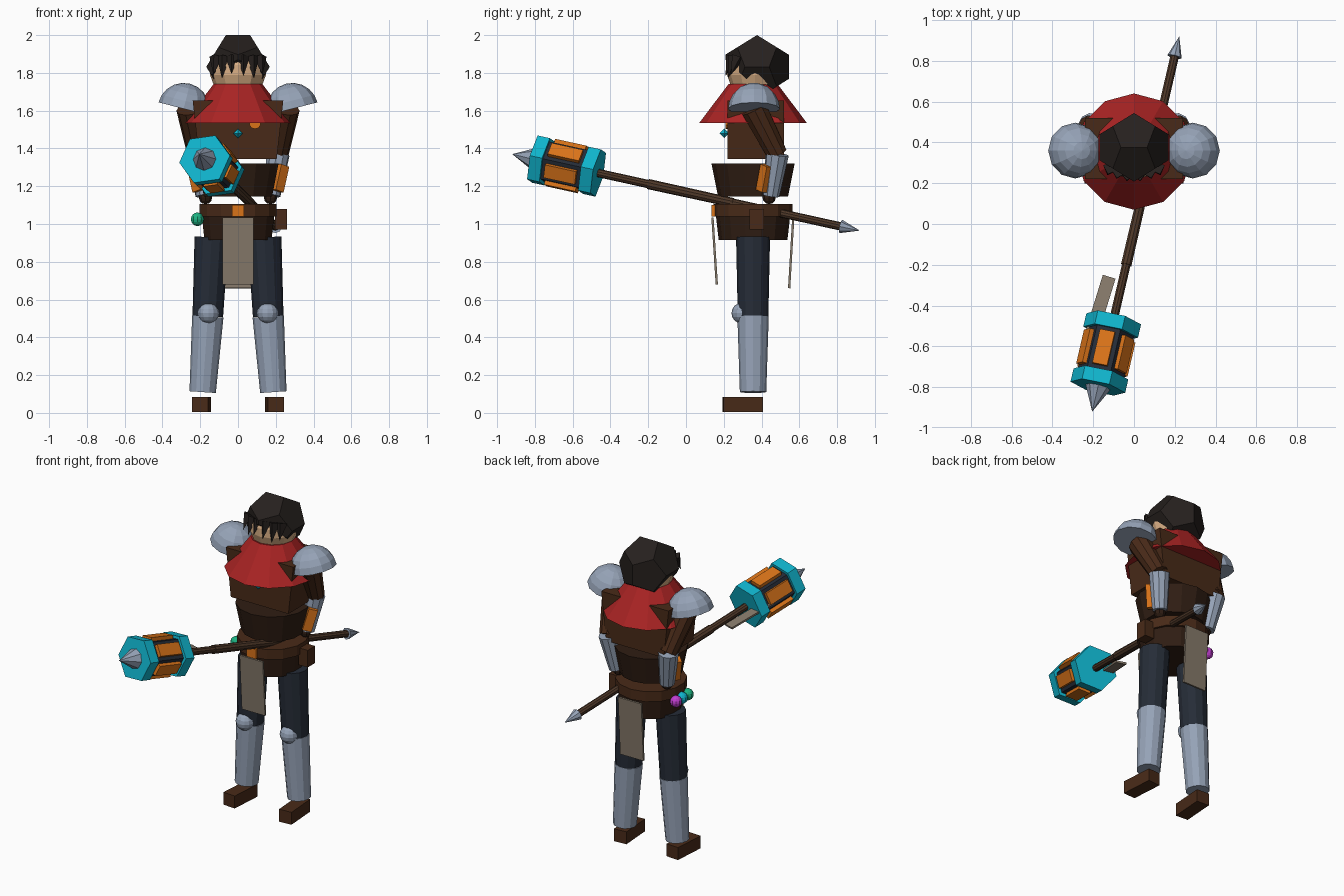
import bpy, bmesh, math
from mathutils import Vector, Matrix

if "Cube" in bpy.data.objects:
    bpy.data.objects.remove(bpy.data.objects["Cube"])

CY = 0.355  # depth position of the body


def mat(name, hexcol):
    m = bpy.data.materials.new(name)
    c = [(int(hexcol[i:i + 2], 16) / 255) ** 2.2 for i in (0, 2, 4)]
    m.diffuse_color = (*c, 1)
    m.use_nodes = True
    m.node_tree.nodes["Principled BSDF"].inputs["Base Color"].default_value = m.diffuse_color
    return m


STEEL, LEATHER = mat("steel", "94A1B5"), mat("leather", "4A2E1E")
DARK, CLOTH = mat("dark_leather", "33231A"), mat("linen", "85796A")
NAVY, RED = mat("navy", "2A303A"), mat("red", "A82828")
SKIN, HAIR = mat("skin", "D9AE84"), mat("hair", "2A2523")
CYAN, ORANGE = mat("cyan", "17B3CC"), mat("orange", "D9731F")
GREEN, PINK = mat("green", "22B080"), mat("magenta", "C040D0")
WOOD = mat("wood", "4F3A2C")


def finish(name, bm, m):
    bmesh.ops.recalc_face_normals(bm, faces=bm.faces)
    me = bpy.data.meshes.new(name)
    bm.to_mesh(me)
    bm.free()
    me.materials.append(m)
    ob = bpy.data.objects.new(name, me)
    bpy.context.collection.objects.link(ob)
    return ob


def frame(p, q):
    d = Vector(q) - Vector(p)
    return (Matrix.Translation((Vector(p) + Vector(q)) / 2)
            @ d.to_track_quat('Z', 'Y').to_matrix().to_4x4()), d.length


def rod(name, p, q, r1, r2, n, m, twist=0.0):
    f, length = frame(p, q)
    bm = bmesh.new()
    bmesh.ops.create_cone(bm, cap_ends=True, segments=n, radius1=r1, radius2=r2, depth=length,
                          matrix=f @ Matrix.Rotation(math.radians(twist), 4, 'Z'))
    return finish(name, bm, m)


def ring(name, z1, z2, r1, r2, m, n=14):
    return rod(name, (0, CY, z1), (0, CY, z2), r1, r2, n, m)


def box(name, c, s, m, rot=Matrix()):
    bm = bmesh.new()
    bmesh.ops.create_cube(bm, size=1, matrix=Matrix.Translation(c) @ rot @ Matrix.Diagonal((*s, 1)))
    return finish(name, bm, m)


def plank(name, p, q, w, t, m, turn=0.0, off=0.0):
    # flat board running from p to q, pushed off sideways along its thickness
    f, length = frame(p, q)
    bm = bmesh.new()
    bmesh.ops.create_cube(bm, size=1, matrix=f @ Matrix.Rotation(math.radians(turn), 4, 'Z')
                          @ Matrix.Translation((off, 0, 0)) @ Matrix.Diagonal((t, w, length, 1)))
    return finish(name, bm, m)


def ball(name, c, r, m, u=12, v=8):
    bm = bmesh.new()
    bmesh.ops.create_uvsphere(bm, u_segments=u, v_segments=v, radius=r, matrix=Matrix.Translation(c))
    return finish(name, bm, m)


def cut(bm, co, no):
    g = bm.verts[:] + bm.edges[:] + bm.faces[:]
    r = bmesh.ops.bisect_plane(bm, geom=g, plane_co=co, plane_no=no, clear_outer=True)
    bmesh.ops.holes_fill(bm, edges=[e for e in bm.edges if e.is_boundary])


# limbs, armour and boots on both sides
for s, side in ((-1, "left"), (1, "right")):
    hip, knee, ankle = (s * .14, CY, .93), (s * .16, CY, .51), (s * .187, CY, .11)
    rod(side + "_thigh", knee, hip, .081, .09, 12, NAVY)
    rod(side + "_shin_guard", ankle, knee, .07, .083, 12, STEEL)
    ball(side + "_knee_cap", (s * .157, .297, .528), .056, STEEL)
    box(side + "_boot", (s * .193, .30, .045), (.085, .21, .08), LEATHER, Matrix.Rotation(s * .07, 4, 'Z'))
    elbow, wrist = (s * .212, .483, 1.37), (s * .18, .45, 1.15)
    rod(side + "_upper_arm", (s * .255, .36, 1.61), elbow, .072, .056, 10, LEATHER)
    rod(side + "_forearm", elbow, wrist, .062, .045, 10, STEEL)
    ball(side + "_hand", (s * .172, .44, 1.14), .035, DARK, 8, 6)
    plank(side + "_forearm_plate", (s * .235, .43, 1.31), (s * .205, .405, 1.175), .055, .05, ORANGE)
    # domed shoulder guard
    bm = bmesh.new()
    bmesh.ops.create_uvsphere(bm, u_segments=12, v_segments=10, radius=.137)
    cut(bm, (0, 0, 0), (0, 0, -1))
    bm.transform(Matrix.Translation((s * .288, .36, 1.61)) @ Matrix.Rotation(-s * .25, 4, 'Y'))
    finish(side + "_shoulder_guard", bm, STEEL)

# torso
ring("hips", .915, 1.04, .182, .196, DARK)
ring("belt", 1.04, 1.105, .21, .21, LEATHER)
ring("abdomen", 1.145, 1.32, .185, .22, DARK)
bm = bmesh.new()
bmesh.ops.create_cube(bm, size=1)
for v in bm.verts:
    top = v.co.z > 0
    v.co = (v.co.x * (.48 if top else .41), .37 + v.co.y * .30, 1.655 if top else 1.345)
finish("chest", bm, LEATHER)
ring("shoulder_cape", 1.535, 1.74, .285, .13, RED, 12)

# belt fittings and cloth panels
box("buckle", (0, .145, 1.07), (.065, .02, .06), ORANGE)
box("pouch", (.228, .375, 1.025), (.065, .075, .11), LEATHER)
for nm, y1, y2, z1, z2 in (("front", .14, .163, 1.035, .68), ("back", .568, .546, 1.035, .66)):
    plank(nm + "_cloth", (0, y1, z1), (0, y2, z2), .012, .165, CLOTH)
for i, (nm, m) in enumerate((("green", GREEN), ("cyan", CYAN), ("magenta", PINK))):
    ball(nm + "_vial", (-.215, .29 + i * .06, 1.025), .036, m, 10, 8)

# chest ornaments
ball("pendant", (0, .203, 1.48), .025, CYAN, 4, 2)
rod("chest_badge", (.09, .21, 1.535), (.09, .225, 1.535), .032, .032, 10, ORANGE)

# head
ball("head", (0, .365, 1.815), .15, SKIN, 12, 9)
ring("neck", 1.65, 1.76, .09, .09, SKIN, 10)

# hair: a twelve-faced solid with the face area cut away
PHI = (1 + 5 ** .5) / 2
bm = bmesh.new()
S = (-1, 1)
pts = [(a, b, c) for a in S for b in S for c in S]
for a in S:
    for b in S:
        pts += [(0, a * PHI, b / PHI), (a / PHI, 0, b * PHI), (a * PHI, b / PHI, 0)]
for p in pts:
    bm.verts.new(Vector(p) * .18 / 3 ** .5 + Vector((0, .376, 1.832)))
bmesh.ops.convex_hull(bm, input=bm.verts[:])
bmesh.ops.dissolve_limit(bm, angle_limit=.05, verts=bm.verts[:], edges=bm.edges[:])
cut(bm, (0, .215, 1.865), (0, -.68, -.73))
finish("hair", bm, HAIR)
for i, (x, z) in enumerate(((-.13, 1.79), (-.085, 1.77), (-.035, 1.795), (.03, 1.785), (.085, 1.77), (.13, 1.79))):
    y = .22 + 1.8 * x * x
    rod("fringe_%d" % (i + 1), (x * .9, y + .025, 1.885), (x, y - .012, z), .036, 0, 4, HAIR)

# war hammer: everything lies on one slanted axis
A, B = Vector((-.205, -.92, 1.37)), Vector((.222, .92, .965))


def at(y):
    return A.lerp(B, (y + .92) / 1.84)


TW = 22
rod("hammer_shaft", at(-.6), at(.83), .022, .022, 10, WOOD)
rod("hammer_grip", at(-.2), at(.25), .027, .025, 10, WOOD)
rod("pommel_spike", at(.82), at(.92), .036, 0, 8, STEEL)
rod("hammer_core", at(-.77), at(-.49), .118, .118, 6, NAVY, TW)
rod("front_hammer_band", at(-.80), at(-.735), .138, .138, 6, CYAN, TW)
rod("rear_hammer_band", at(-.53), at(-.465), .138, .138, 6, CYAN, TW)
rod("hammer_spike", at(-.80), at(-.92), .062, 0, 8, STEEL)
for k in range(6):
    plank("hammer_plate_%d" % (k + 1), at(-.715), at(-.55), .075, .03, ORANGE, TW + 60 * k, .11)
plank("hammer_ribbon", (-.122, -.26, 1.225), (-.215, -.56, 1.30), .012, .065, CLOTH)
